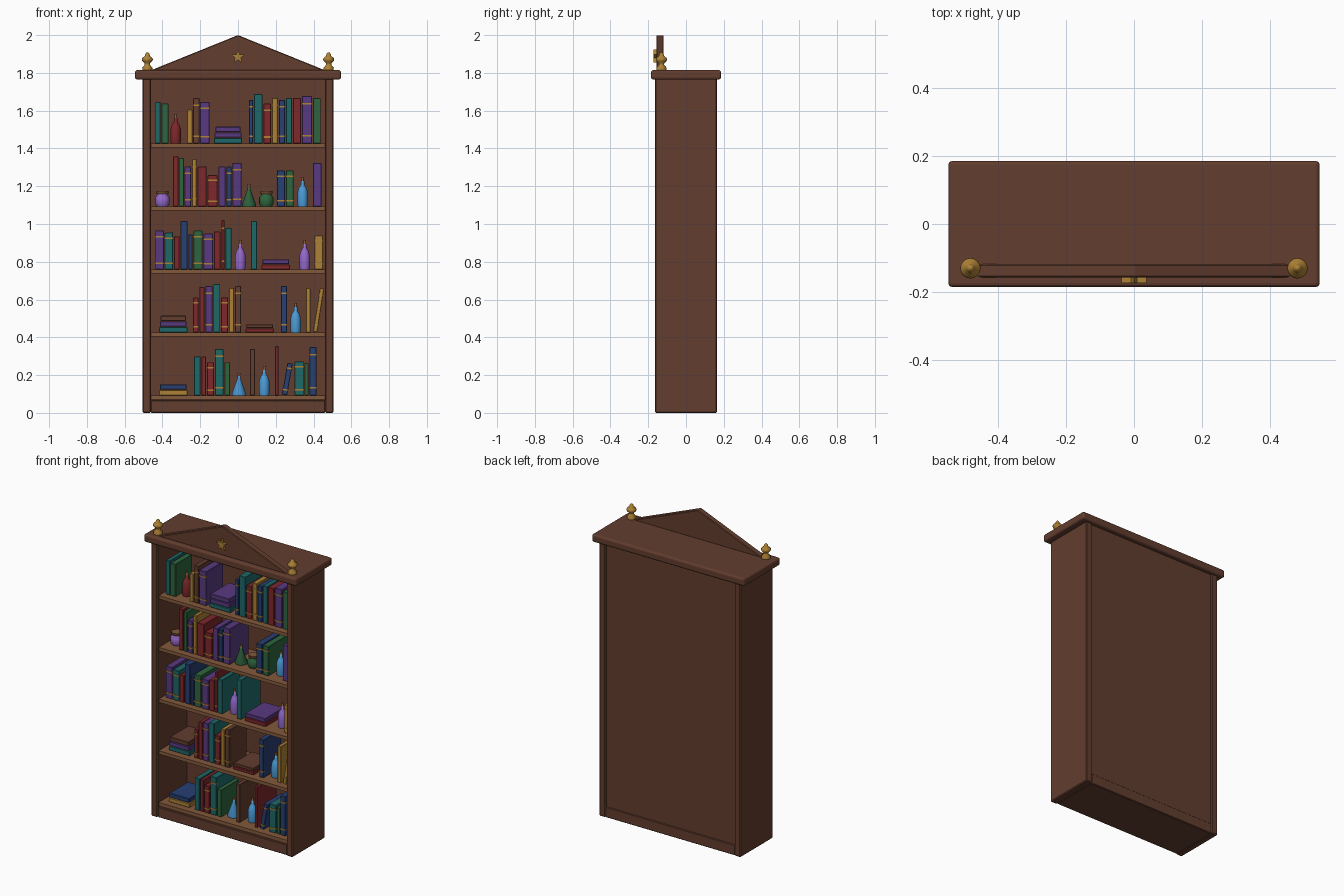
import bpy, bmesh, math, random
from mathutils import Matrix, Vector

if "Cube" in bpy.data.objects:
    bpy.data.objects.remove(bpy.data.objects["Cube"], do_unlink=True)
random.seed(4)

# Palette
COLOURS = {
    "brown": (.125, .047, .028), "shelf_wood": (.23, .1, .045),
    "gold": (.42, .22, .035), "red": (.21, .02, .024),
    "blue": (.02, .05, .17), "teal": (.014, .14, .14),
    "green": (.028, .13, .05), "purple": (.1, .042, .22),
    "sky_blue": (.07, .33, .68), "lilac": (.3, .14, .6),
}
MATS = {}
for key, rgb in COLOURS.items():
    m = bpy.data.materials.new(key)
    m.use_nodes = True
    m.diffuse_color = (*rgb, 1)
    m.node_tree.nodes["Principled BSDF"].inputs["Base Color"].default_value = (*rgb, 1)
    MATS[key] = m


def finish(bm, name, *colours):
    bmesh.ops.recalc_face_normals(bm, faces=bm.faces)
    mesh = bpy.data.meshes.new(name)
    bm.to_mesh(mesh)
    bm.free()
    for c in colours:
        mesh.materials.append(MATS[c])
    obj = bpy.data.objects.new(name, mesh)
    bpy.context.collection.objects.link(obj)
    return obj


def add_box(bm, lo, hi, index=0):
    lo, hi = Vector(lo), Vector(hi)
    size = Matrix.Diagonal((*(hi - lo), 1))
    made = bmesh.ops.create_cube(bm, size=1, matrix=Matrix.Translation((lo + hi) / 2) @ size)
    for f in {f for v in made["verts"] for f in v.link_faces}:
        f.material_index = index


def bevel(bm, width, segments=1):
    if width:
        bmesh.ops.bevel(bm, geom=bm.edges[:], offset=width, segments=segments,
                        affect='EDGES', profile=.5)


def block(name, colour, lo, hi, width=0.0, segments=1):
    bm = bmesh.new()
    add_box(bm, lo, hi)
    bevel(bm, width, segments)
    return finish(bm, name, colour)


def prism(name, colour, outline, y0, y1, width=0.0):
    """Extrude an outline of (x, z) points from y0 to y1."""
    bm = bmesh.new()
    face = bm.faces.new([bm.verts.new((x, y0, z)) for x, z in outline])
    made = bmesh.ops.extrude_face_region(bm, geom=[face])["geom"]
    bmesh.ops.translate(bm, vec=(0, y1 - y0, 0),
                        verts=[g for g in made if isinstance(g, bmesh.types.BMVert)])
    bmesh.ops.recalc_face_normals(bm, faces=bm.faces)
    bevel(bm, width)
    return finish(bm, name, colour)


def lathe(name, colours, profile, place, split=None, sides=16):
    """Spin (radius, z) points; faces above the split height take the second colour."""
    bm = bmesh.new()
    rings = []
    for r, z in profile:
        rings.append([bm.verts.new((r * math.cos(a), r * math.sin(a), z))
                      for a in (math.tau * i / sides for i in range(sides))])
    for a, b in zip(rings, rings[1:]):
        for i in range(sides):
            j = (i + 1) % sides
            f = bm.faces.new((a[i], a[j], b[j], b[i]))
            f.smooth = True
    bm.faces.new(rings[0])
    bm.faces.new(rings[-1])
    for f in bm.faces:
        if split and f.calc_center_median().z > split:
            f.material_index = 1
    for e in bm.edges:
        if len(e.link_faces) == 2 and e.calc_face_angle(0) > math.radians(40):
            e.smooth = False
    obj = finish(bm, name, *colours)
    obj.location = place
    return obj


# Carcass
for side, s in (("left", 1), ("right", -1)):
    x0, x1 = sorted((s * .46, s * .505))
    block(side + "_side_panel", "brown", (x0, -.165, 0), (x1, .165, 1.77), .006)
block("back_panel", "brown", (-.462, .135, .05), (.462, .155, 1.77))
block("plinth", "brown", (-.462, -.158, 0), (.462, .16, .068), .004)
block("crown_board", "brown", (-.545, -.185, 1.765), (.545, .185, 1.815), .012, 3)

# Shelves, from bottom to top
LEVELS = [.093 + .3335 * i for i in range(5)]
for i, z in enumerate(LEVELS):
    block(f"shelf_{i + 1}", "shelf_wood", (-.461, -.15, z - .022), (.461, .136, z))

# Pediment with star
prism("pediment", "brown", [(-.465, 1.812), (.465, 1.812), (0, 2.0)], -.157, -.118, .004)
star = []
for k in range(10):
    r = .016 if k % 2 else .038
    a = math.pi / 2 + k * math.pi / 5
    star.append((r * math.cos(a), 1.885 + r * math.sin(a)))
prism("star_ornament", "gold", star, -.173, -.154)

# Corner finials
FINIAL = [(.026, 0), (.027, .014), (.014, .028), (.014, .036), (.026, .048), (.03, .057),
          (.026, .066), (.014, .075), (.012, .085), (.006, .093), (.002, .095)]
for side, s in (("left", 1), ("right", -1)):
    lathe(side + "_finial", ["gold"], FINIAL, (s * .48, -.13, 1.814))

FRONT = -.11


def book(colour, x, z, width, height, banded=False, lean=0):
    """An upright book; a leaning one pivots on its lower right corner."""
    bm = bmesh.new()
    back = FRONT + random.uniform(.17, .2)
    add_box(bm, (-width, FRONT, 0), (0, back, height))
    bevel(bm, .0025)
    if banded:
        for t in (.16, .84):
            mid = t * height
            add_box(bm, (-width - .001, FRONT - .003, mid - .004),
                    (.001, FRONT + .008, mid + .004), 1)
    obj = finish(bm, colour + "_book", colour, "gold")
    obj.location = (x + width, 0, z)
    obj.rotation_euler.y = math.radians(lean)


def row(level, x, text):
    """Books side by side: colour, pitch and height in hundredths; * means gold bands."""
    for item in text.split(", "):
        colour, pitch, height = item.split()
        pitch = float(pitch) / 100
        book(colour.strip("*"), x, LEVELS[level], pitch - .005,
             float(height) / 100, "*" in colour)
        x += pitch


def stack(level, x, text, thick=.03):
    """Books lying flat, listed from the bottom."""
    for i, colour in enumerate(text.split()):
        half = .075 - .004 * (i % 3)
        z = LEVELS[level] + i * thick
        block(colour + "_flat_book", colour, (x - half, FRONT, z),
              (x + half, FRONT + .19, z + thick - .002), .003)


# Books on each shelf
row(4, -.438, "teal 3.2 22, green 4.2 21")
row(4, -.269, "gold 3.2 18, brown* 3.7 24, purple* 5.5 22")
stack(4, -.053, "teal purple purple")
row(4, .058, "blue* 2.7 23, teal 5 26, red* 4.5 21, gold* 3.7 24, blue* 3.7 23, "
    "teal 3.7 24, red 4.7 24, purple* 5.8 25, green 4.7 24")

row(3, -.343, "red 3.2 26.5, green 2.9 25.5, purple* 3.9 21, gold* 2.9 25, red 5.3 21, "
    "red* 5.8 16.5, purple 4.2 21, blue* 3.2 21, purple* 5.3 23")
row(3, .206, "blue* 4.7 19, green* 4.7 19")
row(3, .396, "purple 5 23")

row(2, -.438, "purple* 5 20.5, teal* 5 19.5, red 3.4 17.5, blue 4.2 25.5, blue 2.6 18.5, "
    "green* 5.3 20.5, purple* 5.5 19, red 4 20, red* 2.1 26, teal 3.7 22")
row(2, .068, "teal 3.7 25.5")
stack(2, .2, "red purple", .027)
row(2, .406, "gold* 4.8 18")

stack(1, -.343, "teal purple brown")
row(1, -.237, "red* 3.2 18.5, red 3.2 24, purple* 4.2 24.5, teal 4.2 25.5, red* 4.2 18.5, "
    "gold 3.2 23.5, brown* 3.7 24.5")
stack(1, .115, "red brown", .022)
row(1, .227, "blue* 3.7 24.5")
row(1, .359, "gold 2.9 23.5")
book("gold", .397, LEVELS[1], .022, .235, True, 9)

stack(0, -.343, "gold blue")
row(0, -.232, "teal 3.9 20.5, red 2.9 20.5, red* 4.2 17.5, teal* 5 24.5, green 3.4 17.5")
row(0, .063, "brown 3.2 24.5")
row(0, .195, "red 2.4 26")
book("blue", .232, LEVELS[0], .028, .17, True, 10)
row(0, .3, "teal* 5.3 18, green 2.6 17, blue* 4.2 25.5")

# Glassware: profile and height at which the cork starts
SHAPES = {
    "bottle": ([(.025, 0), (.028, .015), (.027, .075), (.02, .098), (.009, .115), (.009, .135),
                (.006, .1351), (.007, .155)], .135),
    "flask": ([(.036, 0), (.038, .008), (.009, .088), (.009, .102), (.006, .1021),
               (.008, .118)], .102),
    "jar": ([(.03, 0), (.038, .014), (.038, .046), (.028, .06), (.028, .066), (.032, .0661),
             (.032, .08)], .066),
}
for level, x, shape, colour in (
        (4, -.33, "bottle", "red"), (3, -.4, "jar", "lilac"), (3, .058, "flask", "green"),
        (3, .15, "jar", "green"), (3, .342, "bottle", "sky_blue"),
        (2, .012, "bottle", "lilac"), (2, .353, "bottle", "lilac"),
        (1, .305, "bottle", "sky_blue"), (0, .005, "flask", "sky_blue"),
        (0, .139, "bottle", "sky_blue")):
    profile, cork = SHAPES[shape]
    lathe(f"{colour}_{shape}", [colour, "shelf_wood"], profile,
          (x, -.05, LEVELS[level]), cork)
